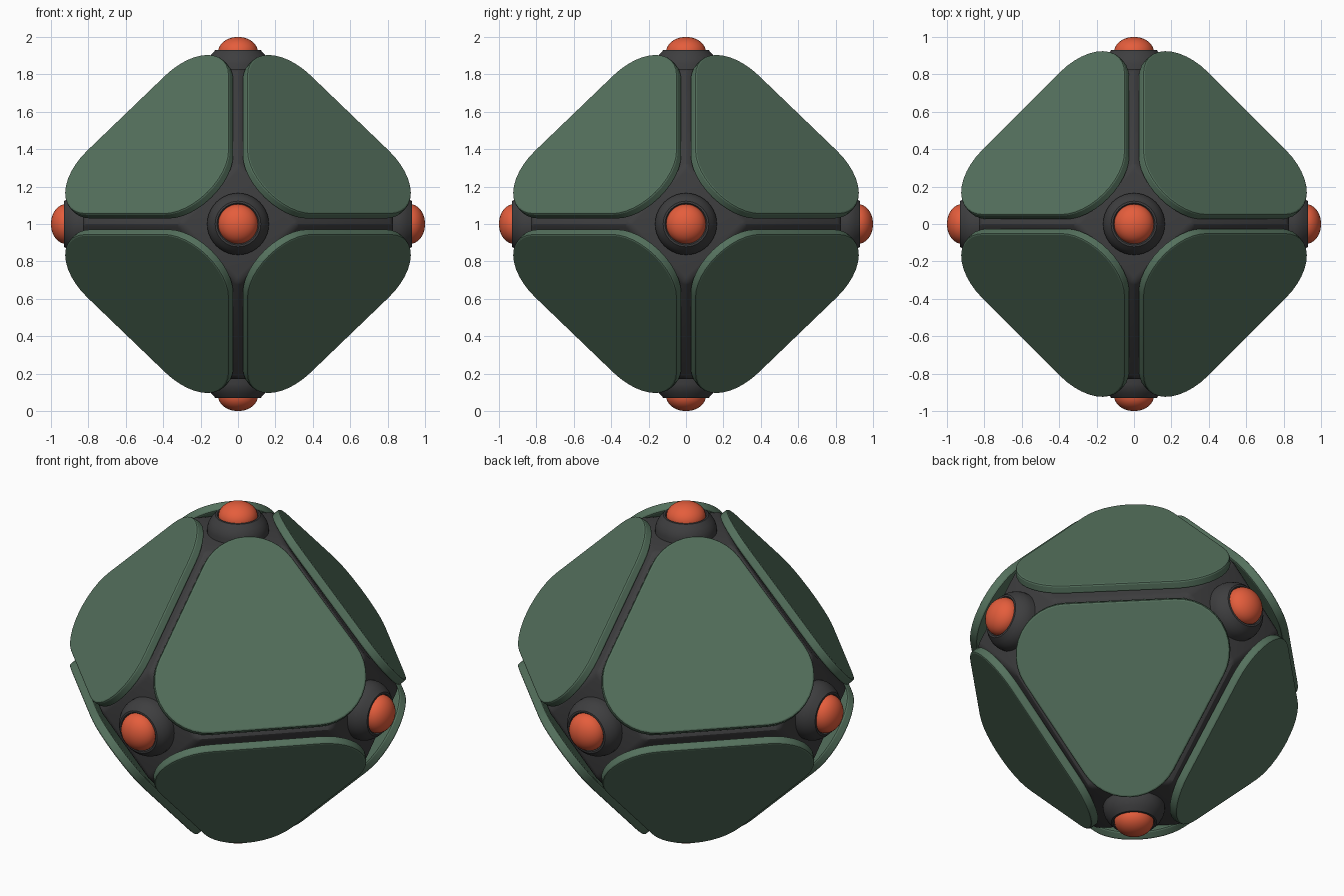
import bpy, bmesh, math
from itertools import permutations, product
from mathutils import Vector

cube = bpy.data.objects.get("Cube")
if cube:
    bpy.data.objects.remove(cube, do_unlink=True)

CENTRE = Vector((0, 0, 1))


def material(name, rgb):
    m = bpy.data.materials.new(name)
    m.use_nodes = True
    color = (*rgb, 1)
    m.diffuse_color = color
    m.node_tree.nodes["Principled BSDF"].inputs["Base Color"].default_value = color
    return m


green = material("muted green", (0.09, 0.165, 0.11))
charcoal = material("charcoal", (0.048, 0.048, 0.05))
orange = material("orange red", (0.78, 0.11, 0.045))


def finish(bm, name, mat, angle):
    bmesh.ops.recalc_face_normals(bm, faces=bm.faces)
    mesh = bpy.data.meshes.new(name)
    bm.to_mesh(mesh)
    bm.free()
    mesh.materials.append(mat)
    ob = bpy.data.objects.new(name, mesh)
    ob.location = CENTRE
    bpy.context.collection.objects.link(ob)
    bpy.ops.object.select_all(action='DESELECT')
    ob.select_set(True)
    bpy.context.view_layer.objects.active = ob
    bpy.ops.object.shade_smooth_by_angle(angle=math.radians(angle))
    return ob


def rounded_outline(corners, radius, steps):
    """Outline of a polygon in space with every corner turned into an arc."""
    points = []
    for i, p in enumerate(corners):
        a = (corners[i - 1] - p).normalized()
        b = (corners[(i + 1) % len(corners)] - p).normalized()
        half = a.angle(b) / 2
        axis = (a + b).normalized()
        side = (b - a).normalized()
        middle = p + axis * radius / math.sin(half)
        sweep = math.pi / 2 - half
        for s in range(steps + 1):
            t = -sweep + 2 * sweep * s / steps
            points.append(middle + radius * (side * math.sin(t) - axis * math.cos(t)))
    return points


# Core: octahedron with its six tips cut off and its edges softened
TIP, REACH = 0.83, 0.32
bm = bmesh.new()
spots = {tuple(p) for s, t in product((1, -1), repeat=2)
         for p in permutations((s * TIP, t * REACH, 0))}
for p in sorted(spots):
    bm.verts.new(p)
bmesh.ops.convex_hull(bm, input=bm.verts)
bmesh.ops.dissolve_limit(bm, angle_limit=0.02, verts=bm.verts, edges=bm.edges)
bmesh.ops.bevel(bm, geom=bm.edges[:], offset=0.025, segments=2, profile=0.5, affect='EDGES')
finish(bm, "core_frame", charcoal, 30)

# Armour plates: one rounded triangle mirrored into all eight octants
GAP, GAP_Z, STEEP, SIZE = 0.05, 0.055, 1.04, 1.27
far = SIZE - GAP - STEEP * GAP_Z
corners = [Vector((GAP, GAP, (SIZE - 2 * GAP) / STEEP)),
           Vector((GAP, far, GAP_Z)), Vector((far, GAP, GAP_Z))]
bm = bmesh.new()
face = bm.faces.new([bm.verts.new(p) for p in rounded_outline(corners, 0.28, 12)])
inward = -Vector((1, 1, STEEP)).normalized()
made = bmesh.ops.extrude_face_region(bm, geom=[face], use_keep_orig=True)
lower = [v for v in made["geom"] if isinstance(v, bmesh.types.BMVert)]
bmesh.ops.translate(bm, verts=lower, vec=inward * 0.05)
bmesh.ops.recalc_face_normals(bm, faces=bm.faces)
rim = [e for e in bm.edges if e.calc_face_angle(0) > 1]
bmesh.ops.bevel(bm, geom=rim, offset=0.01, segments=2, profile=0.5, affect='EDGES')
plates = finish(bm, "armour_plates", green, 20)
mirror = plates.modifiers.new("octants", 'MIRROR')
mirror.use_axis = (True, True, True)
mirror.use_clip = False
mirror.use_mirror_merge = False


def lathe(name, profile, direction, mat, angle):
    """Spin a (radius, height) profile about the given axis."""
    bm = bmesh.new()
    verts = [bm.verts.new((r, 0, h)) for r, h in profile]
    edges = [bm.edges.new(pair) for pair in zip(verts, verts[1:])]
    bmesh.ops.spin(bm, geom=verts + edges, cent=(0, 0, 0), axis=(0, 0, 1),
                   angle=math.tau, steps=40)
    bmesh.ops.remove_doubles(bm, verts=bm.verts, dist=0.0005)
    turn = direction.to_track_quat('Z', 'Y').to_matrix()
    bmesh.ops.rotate(bm, cent=(0, 0, 0), matrix=turn, verts=bm.verts)
    return finish(bm, name, mat, angle)


# Sockets and domed lights on the six tips
socket = [(0, 0.79), (0.165, 0.79), (0.165, 0.855), (0.158, 0.88), (0.144, 0.905),
          (0.122, 0.929), (0.112, 0.93), (0.104, 0.92), (0, 0.92)]
arc = [math.radians(9 * i) for i in range(11)]
dome = [(0.106 * math.cos(t), 0.92 + 0.08 * math.sin(t)) for t in arc]
sides = {"left": (1, 0, 0), "right": (-1, 0, 0), "back": (0, 1, 0),
         "front": (0, -1, 0), "top": (0, 0, 1), "bottom": (0, 0, -1)}
for side, axis in sides.items():
    lathe(side + "_socket", socket, Vector(axis), charcoal, 35)
    lathe(side + "_light", dome, Vector(axis), orange, 40)
